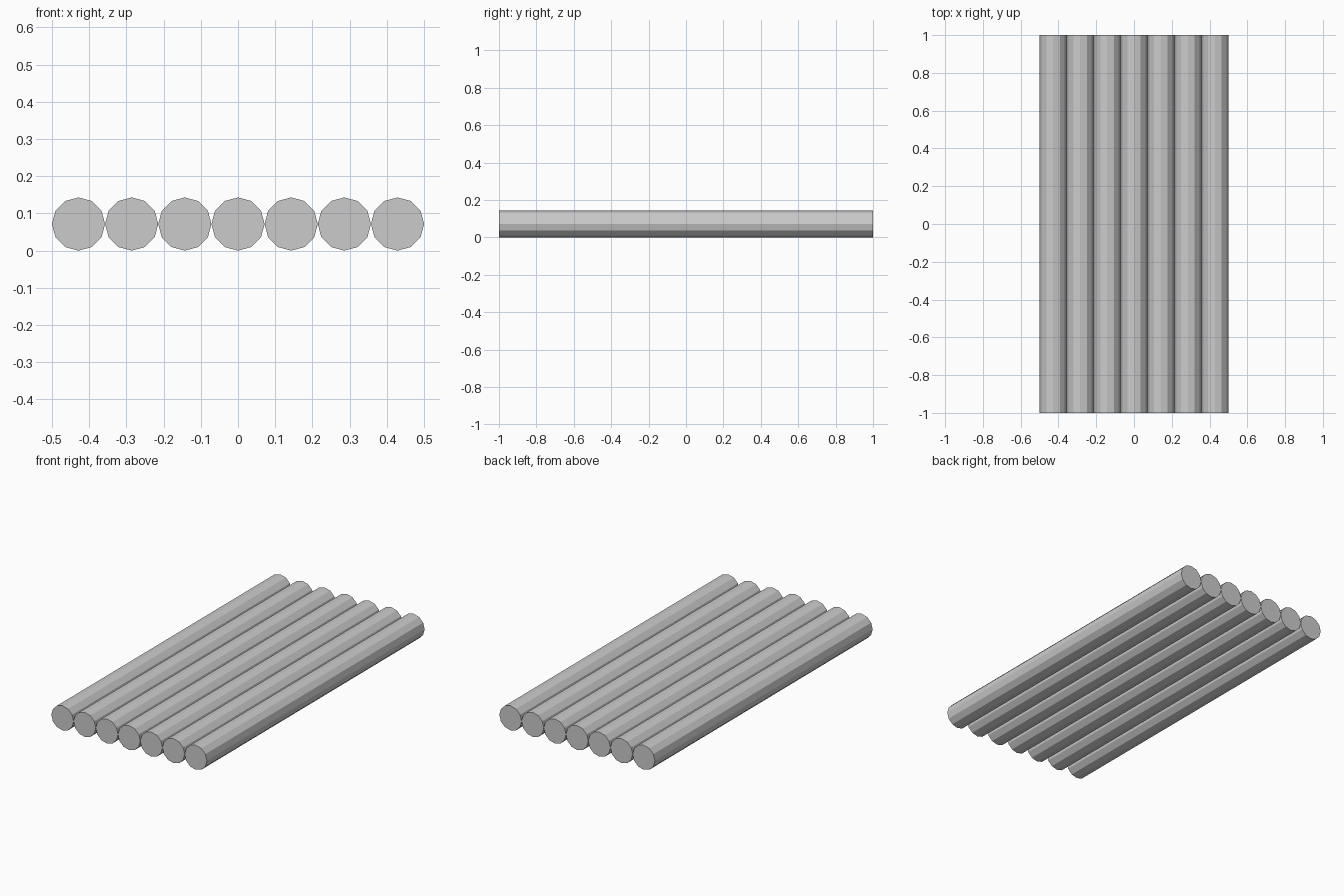
import bpy
from math import pi

if "Cube" in bpy.data.objects:
    bpy.data.objects.remove(bpy.data.objects["Cube"])

COUNT = 7
WIDTH = 1.0
LENGTH = 2.0
RADIUS = WIDTH / COUNT / 2


def add_log(index):
    # Twelve-sided log lying along y, with a vertex pointing straight up
    x = -WIDTH / 2 + RADIUS * (2 * index + 1)
    bpy.ops.mesh.primitive_cylinder_add(
        vertices=12, radius=RADIUS, depth=LENGTH,
        location=(x, 0, RADIUS), rotation=(pi / 2, 0, 0))
    log = bpy.context.object
    log.name = f"log_{index + 1}"
    bpy.ops.object.transform_apply(location=False, rotation=True, scale=True)


# Row of touching logs forming the raft deck
for i in range(COUNT):
    add_log(i)
